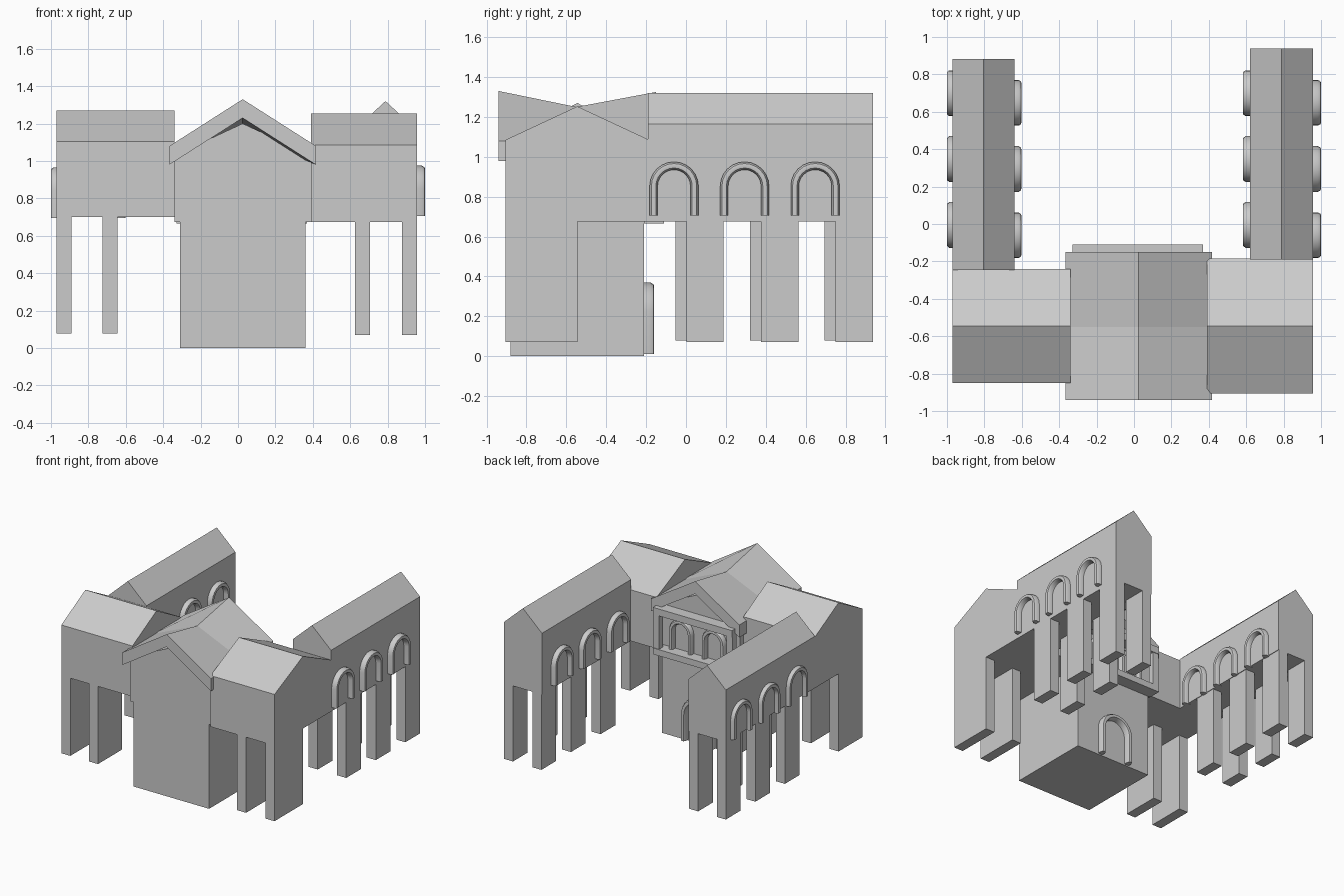
import bpy, bmesh
from math import sin, cos, pi, radians
from mathutils import Matrix, Vector

if "Cube" in bpy.data.objects:
    bpy.data.objects.remove(bpy.data.objects["Cube"])


def loft(name, sections, closed_ring=False):
    """Skin between equal-length rings of points, capping both ends."""
    bm = bmesh.new()
    rings = [[bm.verts.new(p) for p in s] for s in sections]
    n = len(rings[0])
    for a, b in zip(rings, rings[1:]):
        for i in range(n):
            j = (i + 1) % n
            bm.faces.new((a[i], a[j], b[j], b[i]))
    bm.faces.new(rings[0])
    bm.faces.new(rings[-1])
    bmesh.ops.recalc_face_normals(bm, faces=bm.faces)
    me = bpy.data.meshes.new(name)
    bm.to_mesh(me)
    bm.free()
    ob = bpy.data.objects.new(name, me)
    bpy.context.collection.objects.link(ob)
    return ob


def box(name, x0, x1, y0, y1, z0, z1):
    return loft(name, [[(x0, y0, z), (x1, y0, z), (x1, y1, z), (x0, y1, z)]
                       for z in (z0, z1)])


def house(name, axis, a0, a1, b0, b1, z0, eave, ridge):
    """Pentagonal gabled block, ridge along the given axis (a = along, b = across)."""
    prof = [(b0, z0), (b1, z0), (b1, eave), ((b0 + b1) / 2, ridge), (b0, eave)]
    return loft(name, [[(a, b, z) if axis == 'X' else (b, a, z) for b, z in prof]
                       for a in (a0, a1)])


def arch(name, centre, angle, w, h, depth, t=0.04):
    """Rounded arch moulding standing on a wall; faces -y before rotation."""
    r = w / 2 - t / 2
    spring = h - t / 2 - r
    path = [(-r, 0, -1, 0), (-r, spring, -1, 0)]
    for i in range(1, 12):
        a = pi - pi * i / 12
        path.append((r * cos(a), spring + r * sin(a), cos(a), sin(a)))
    path += [(r, spring, 1, 0), (r, 0, 1, 0)]
    # softened cross-section: (offset across, offset outward)
    sec = [(-.5, -.02 / depth), (-.5, .6), (-.28, .95), (0, 1), (.28, .95),
           (.5, .6), (.5, -.02 / depth)]
    m = Matrix.Translation(Vector(centre)) @ Matrix.Rotation(angle, 4, 'Z')
    rings = [[m @ Vector((x + nx * s * t, -d * depth, z + nz * s * t)) for s, d in sec]
             for x, z, nx, nz in path]
    ob = loft(name, rings)
    bpy.context.view_layer.objects.active = ob
    ob.select_set(True)
    bpy.ops.object.shade_smooth_by_angle(angle=radians(40))
    ob.select_set(False)


# Central block: plinth, upper body and sagging thick gable roof
box("central_base", -.31, .36, -.88, -.21, 0, .69)
house("central_body", 'Y', -.88, -.20, -.34, .39, .675, 1.03, 1.20)
cx, hw, th = .025, .392, .10
loft("central_roof", [[(cx - hw, y, 1.08), (cx, y, z), (cx + hw, y, 1.08),
                       (cx + hw, y, 1.08 - th), (cx, y, z - th), (cx - hw, y, 1.08 - th)]
                      for y, z in ((-.94, 1.33), (-.55, 1.25), (-.15, 1.325))])

# Rear loggia on the central block: beams, posts, windows, door
box("lower_beam", -.33, .37, -.21, -.11, .665, .715)
box("upper_beam", -.33, .37, -.21, -.11, .985, 1.04)
for x in (-.33, .32):
    box("loggia_post", x, x + .05, -.165, -.115, .70, 1.0)
for x in (-.12, .17):
    arch("loggia_window", (x, -.20, .715), pi, .2, .25, .04, .035)
arch("rear_door", (.02, -.21, .01), pi, .29, .36, .05)

# Side wings; the left one is mirrored and slightly shifted
# side, inner x, outer x, block inner x, block front, block back, rear end, floor, foot,
# block eave, block ridge, wing eave, wing ridge
WINGS = [
    ("right", .62, .957, .39, -.905, -.185, .937, .675, .07, 1.085, 1.253, 1.165, 1.32),
    ("left", -.64, -.97, -.34, -.85, -.24, .882, .70, .078, 1.105, 1.27, 1.115, 1.268),
]
for (side, xi, xo, bi, y0, y1, y2, floor, foot, be, br, we, wr) in WINGS:
    s = 1 if xo > 0 else -1
    house(side + "_front_block", 'X', bi, xo, y0, y1, floor, be, br)
    house(side + "_wing", 'Y', y1 - .005, y2, min(xi, xo), max(xi, xo), floor, we, wr)
    for x in (xi + s * .005, xo - s * .08):
        xa, xb = sorted((x, x + s * .08))
        # broad pier under the front block, three under the wing
        box(side + "_front_pier", xa, xb, y0, -.545, foot, floor + .01)
        for k in range(3):
            ye = y2 - .374 * k
            box(side + "_wing_pier", xa, xb, ye - .187, ye, foot, floor + .01)
    # arched windows along both long walls
    for k in range(3):
        near, far = -.06 + .354 * k, -.005 + .352 * k
        oy, iy = (near, far) if s > 0 else (far, near)
        zb = floor + .03 if s > 0 else floor - .005
        arch(side + "_outer_window", (xo, oy, zb), s * pi / 2, .245, .27,
             .043 if s > 0 else .03)
        arch(side + "_inner_window", (xi, iy, zb), -s * pi / 2, .245, .27, .038)
